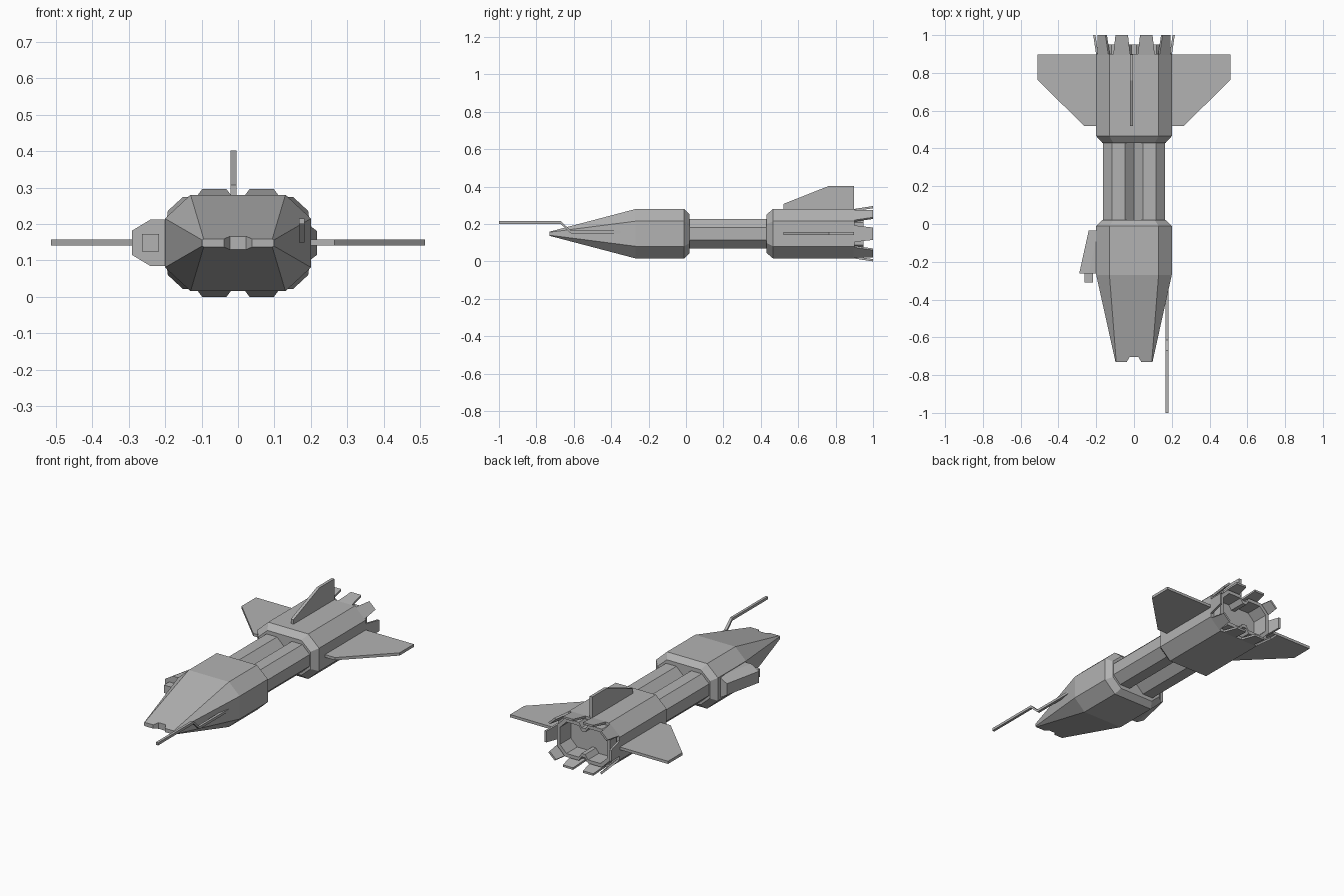
import bpy
import bmesh
from mathutils import Vector

if "Cube" in bpy.data.objects:
    bpy.data.objects.remove(bpy.data.objects["Cube"], do_unlink=True)

CZ = 0.148  # height of the hull axis

grey = bpy.data.materials.new("hull_grey")
grey.use_nodes = True
grey.diffuse_color = (0.45, 0.45, 0.45, 1)
grey.node_tree.nodes["Principled BSDF"].inputs["Base Color"].default_value = (0.45, 0.45, 0.45, 1)


def loft(name, rings):
    """Skin matching closed rings of 3D points and cap both ends."""
    bm = bmesh.new()
    vr = [[bm.verts.new(p) for p in ring] for ring in rings]
    n = len(vr[0])
    for a, b in zip(vr, vr[1:]):
        for i in range(n):
            j = (i + 1) % n
            bm.faces.new((a[i], a[j], b[j], b[i]))
    bm.faces.new(vr[0])
    bm.faces.new(vr[-1])
    bmesh.ops.recalc_face_normals(bm, faces=bm.faces)
    me = bpy.data.meshes.new(name)
    bm.to_mesh(me)
    bm.free()
    me.materials.append(grey)
    ob = bpy.data.objects.new(name, me)
    bpy.context.collection.objects.link(ob)
    return ob


def octagon(y, hw, hh, fx, fz, cx=0.0):
    """Octagon across the axis: half sizes hw, hh; half flats fx, fz."""
    pts = [(fx, hh), (hw, fz), (hw, -fz), (fx, -hh),
           (-fx, -hh), (-hw, -fz), (-hw, fz), (-fx, hh)]
    return [(cx + x, y, CZ + z) for x, z in pts]


def prism(name, outline, axis, lo, hi):
    """Extrude a 2D outline along x (axis 0) or z (axis 2)."""
    def at(p, v):
        return (v, p[0], p[1]) if axis == 0 else (p[0], p[1], v)
    return loft(name, [[at(p, v) for p in outline] for v in (lo, hi)])


# Front hull with the tapered nose
front_hull = loft("front_hull", [
    octagon(-0.73, 0.098, 0.011, 0.094, 0.008),
    octagon(-0.27, 0.2, 0.132, 0.13, 0.067),
    octagon(-0.01, 0.2, 0.132, 0.13, 0.067),
    octagon(0.02, 0.168, 0.102, 0.11, 0.05)])

# Notch in the nose tip
notch = prism("nose_notch_cutter",
              [(-0.045, -0.74), (0.045, -0.74), (0.022, -0.703), (-0.022, -0.703)], 2, 0, 0.3)
mod = front_hull.modifiers.new("notch", "BOOLEAN")
mod.operation = "DIFFERENCE"
mod.solver = "EXACT"
mod.object = notch
bpy.context.view_layer.objects.active = front_hull
front_hull.select_set(True)
bpy.ops.object.modifier_apply(modifier=mod.name)
bpy.data.objects.remove(notch, do_unlink=True)

# Twin tubes joining the hulls
for side, sx in (("left", 1), ("right", -1)):
    loft(side + "_neck_tube", [octagon(y, 0.082, 0.08, 0.034, 0.034, sx * 0.082)
                               for y in (0.0, 0.45)])

# Rear hull, recessed at the back
loft("rear_hull", [
    octagon(0.43, 0.168, 0.102, 0.11, 0.05),
    octagon(0.465, 0.2, 0.132, 0.13, 0.067),
    octagon(0.9, 0.2, 0.132, 0.13, 0.067),
    octagon(0.9, 0.178, 0.115, 0.122, 0.06),
    octagon(0.84, 0.178, 0.115, 0.122, 0.06)])

# Engine rim: wide ring pinched at the centre line
def rim(y, t):
    half = [(0.012, 0.085 - t), (0.03, 0.112 - t), (0.12 - t / 2, 0.112 - t),
            (0.172 - t, 0.06 - t / 2)]
    quarter = half + [(x, -z) for x, z in reversed(half)]
    pts = quarter + [(-x, z) for x, z in reversed(quarter)]
    return [(x, y, CZ + z) for x, z in pts]


loft("engine_rim", [rim(0.835, 0), rim(0.95, 0), rim(0.95, 0.02), rim(0.85, 0.02)])

# Flared exhaust petals: centre (x, z) and outward direction
petals = [((sx * 0.065, sz * 0.132), (0, sz)) for sx in (1, -1) for sz in (1, -1)]
petals += [((sx * 0.2, 0), (sx, 0)) for sx in (1, -1)]
petals += [((sx * 0.165, sz * 0.0995), (sx * 0.68, sz * 0.733)) for sx in (1, -1) for sz in (1, -1)]
for i, (c, d) in enumerate(petals):
    out = Vector((d[0], 0, d[1])).normalized()
    along = Vector((-out.z, 0, out.x))
    base = Vector((c[0], 0.895, CZ + c[1]))
    diagonal = abs(d[0]) > 0 and abs(d[1]) > 0
    w = 0.04 if diagonal else 0.045
    flare = 0.010 if diagonal else 0.016
    rings = []
    for y, half, push in ((0, w, 0), (0.105, w - 0.012, flare)):
        p = base + out * push + Vector((0, y, 0))
        rings.append([p + along * half, p - along * half,
                      p - along * half - out * 0.012, p + along * half - out * 0.012])
    loft("exhaust_petal_%d" % (i + 1), rings)

# Wings and tail fin
for side, s in (("left", 1), ("right", -1)):
    prism(side + "_wing", [(s * x, y) for x, y in
          ((0.19, 0.52), (0.265, 0.52), (0.512, 0.765), (0.512, 0.898), (0.19, 0.898))],
          2, 0.141, 0.157)
prism("tail_fin", [(0.52, 0.27), (0.52, 0.307), (0.76, 0.402), (0.898, 0.402), (0.898, 0.27)],
      0, -0.021, -0.004)

# Sensor pod on the right flank
def pod(y, dx):
    pts = [(-0.29, 0.182), (-0.29, 0.115), (-0.24, 0.085),
           (-0.17, 0.085), (-0.17, 0.212), (-0.24, 0.212)]
    return [(min(x + dx, -0.17), y, z) for x, z in pts]


loft("side_pod", [pod(-0.262, 0), pod(-0.035, 0.05)])
prism("pod_lens", [(-0.263, -0.31), (-0.216, -0.31), (-0.216, -0.25), (-0.263, -0.25)],
      2, 0.125, 0.172)

# Bent probe on the left side of the nose
h = 0.0075
loft("nose_probe", [[(0.175 + a, y, z + b) for a, b in ((-h, -h), (h, -h), (h, h), (-h, h))]
                    for y, z in ((-1.0, 0.208), (-0.67, 0.208), (-0.615, 0.157), (-0.34, 0.157))])
